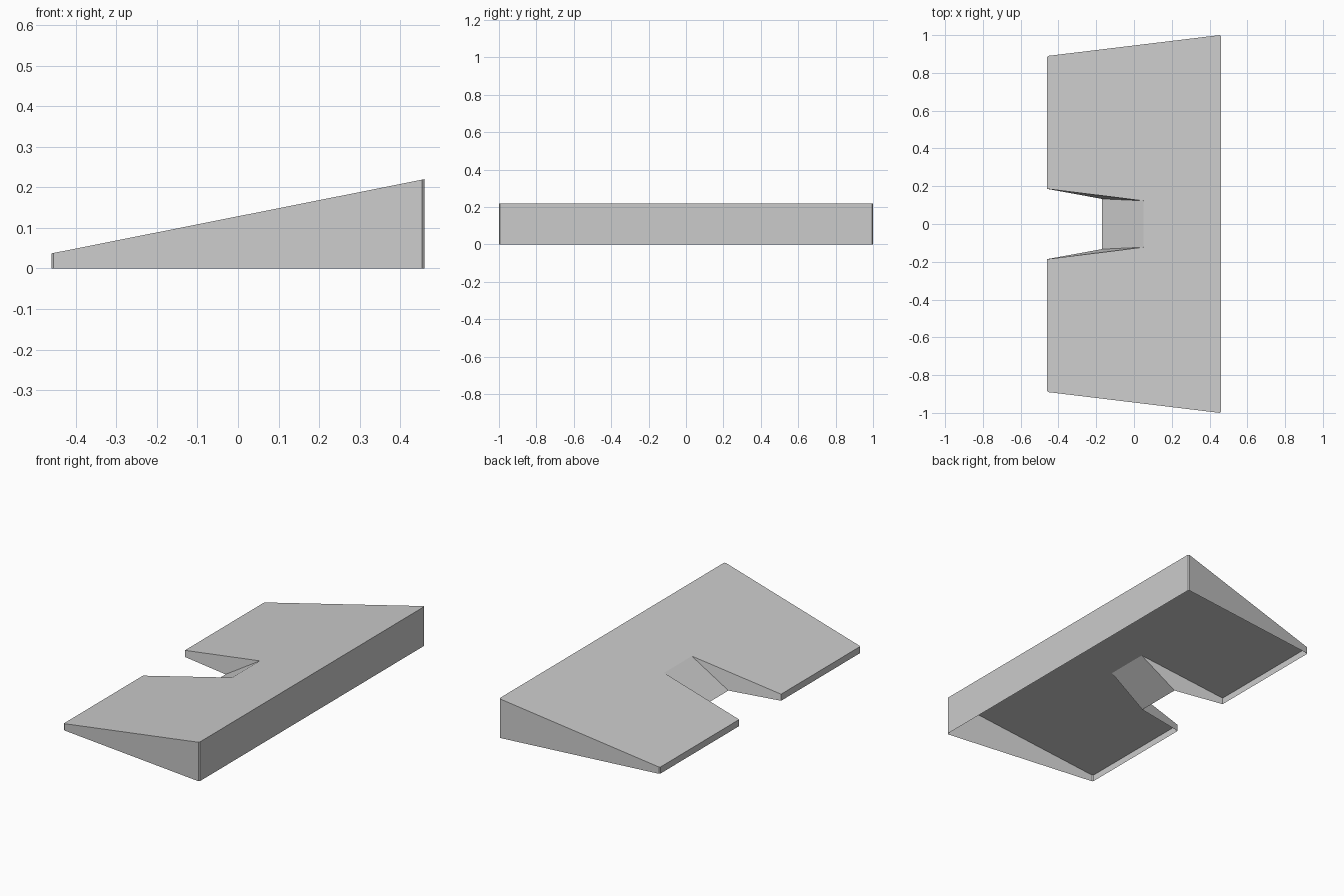
import bpy
import bmesh

cube = bpy.data.objects.get("Cube")
if cube:
    bpy.data.objects.remove(cube, do_unlink=True)

grey = bpy.data.materials.new("light_grey")
grey.use_nodes = True
colour = (0.6, 0.6, 0.6, 1)
grey.diffuse_color = colour
grey.node_tree.nodes["Principled BSDF"].inputs["Base Color"].default_value = colour

LOW, HIGH, HALF = 0.037, 0.22, 0.46


def slope(x):
    """Height of the sloping top at x."""
    return LOW + (HIGH - LOW) * (x + HALF) / (2 * HALF)


# Half outline, from the inner notch corner round to the tall end,
# with tiny chamfers at the outer corners
half = [(0.05, 0.123), (-HALF, 0.186), (-HALF, 0.884), (-0.455, 0.89),
        (0.454, 1.0), (HALF, 0.994)]
outline = half + [(x, -y) for x, y in reversed(half)]

bm = bmesh.new()
top = [bm.verts.new((x, y, slope(x))) for x, y in outline]
bottom = [bm.verts.new((x, y, 0)) for x, y in outline[1:-1]]

# Sloping top
bm.faces.new(top)

# Outer walls, open underneath
for i in range(len(bottom) - 1):
    bm.faces.new((top[i + 1], top[i + 2], bottom[i + 1], bottom[i]))

# Notch: two leaning cheeks and a ramp falling to the ground
foot_left = bm.verts.new((-0.17, 0.133, 0))
foot_right = bm.verts.new((-0.17, -0.133, 0))
bm.faces.new((top[0], top[1], bottom[0], foot_left))
bm.faces.new((top[-1], foot_right, bottom[-1], top[-2]))
bm.faces.new((top[0], foot_left, foot_right, top[-1]))

bmesh.ops.recalc_face_normals(bm, faces=bm.faces[:])
bm.faces.ensure_lookup_table()
if bm.faces[0].normal.z < 0:
    bmesh.ops.reverse_faces(bm, faces=bm.faces[:])

mesh = bpy.data.meshes.new("notched_wedge")
bm.to_mesh(mesh)
bm.free()
mesh.materials.append(grey)
wedge = bpy.data.objects.new("notched_wedge", mesh)
bpy.context.collection.objects.link(wedge)
